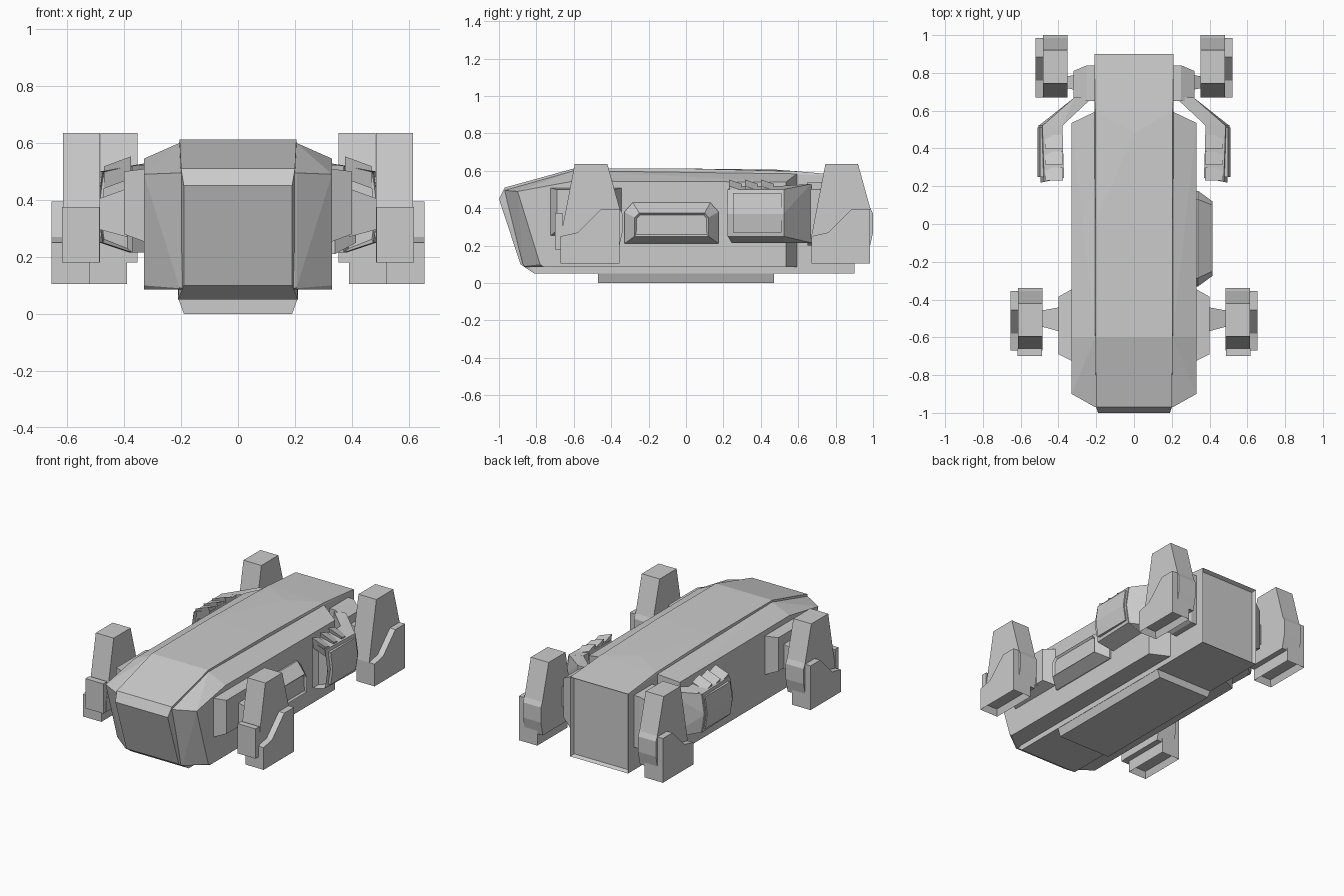
import bpy, bmesh
from mathutils import Vector

if "Cube" in bpy.data.objects:
    bpy.data.objects.remove(bpy.data.objects["Cube"])


def finish(name, bm, mirror=False, insets=()):
    bmesh.ops.dissolve_limit(bm, angle_limit=0.01, verts=bm.verts, edges=bm.edges)
    bmesh.ops.recalc_face_normals(bm, faces=bm.faces)
    # recess the largest face pointing in each given direction
    for direction, thick, depth in insets:
        bm.normal_update()
        faces = [f for f in bm.faces if f.normal.dot(Vector(direction).normalized()) > 0.8]
        face = max(faces, key=lambda f: f.calc_area())
        bmesh.ops.inset_individual(bm, faces=[face], thickness=thick, depth=0)
        bmesh.ops.translate(bm, verts=face.verts, vec=face.normal * depth)
    mesh = bpy.data.meshes.new(name)
    bm.to_mesh(mesh)
    bm.free()
    ob = bpy.data.objects.new(name, mesh)
    bpy.context.collection.objects.link(ob)
    if mirror:
        mod = ob.modifiers.new("mirror", 'MIRROR')
        mod.use_mirror_merge = False
    return ob


def hull(name, pts, **kw):
    bm = bmesh.new()
    for p in pts:
        bm.verts.new(p)
    res = bmesh.ops.convex_hull(bm, input=bm.verts)
    loose = [v for v in bm.verts if not v.link_faces]
    bmesh.ops.delete(bm, geom=loose, context='VERTS')
    return finish(name, bm, **kw)


def prism(name, profile, x0, x1, **kw):
    bm = bmesh.new()
    face = bm.faces.new([bm.verts.new((x0, y, z)) for y, z in profile])
    out = bmesh.ops.extrude_face_region(bm, geom=[face])
    bmesh.ops.translate(bm, vec=(x1 - x0, 0, 0),
                        verts=[v for v in out['geom'] if isinstance(v, bmesh.types.BMVert)])
    return finish(name, bm, **kw)


def box(name, x, y, z, **kw):
    return hull(name, [(a, b, c) for a in x for b in y for c in z], **kw)


def both(pts):
    return [(s * x, y, z) for x, y, z in pts for s in (1, -1)]


# central hull, with recessed rear door
core = [(.21, -.81, .05), (.19, -.885, .10), (.19, -1, .45), (.20, -.97, .51),
        (.205, -.6, .612), (.205, 0, .612), (.205, .6, .597), (.21, .9, .57),
        (.21, .9, .05), (0, .48, .606)]
hull("central_hull", both(core), insets=[((0, 1, 0), .015, -.025)])

# bevelled side hulls
side = [(.205, -.97, .495), (.205, -.87, .09), (.205, -.6, .60), (.205, .595, .585),
        (.205, .595, .085), (.33, -.9, .49), (.33, -.78, .1), (.33, -.6, .545),
        (.33, .535, .54), (.33, .535, .085), (.33, -.76, .085), (.205, -.85, .085)]
hull("side_hulls", both(side))

# belly plate
hull("belly_plate", both([(.21, y, .055) for y in (-.47, .47)] + [(.19, y, 0) for y in (-.47, .47)]))

# four thruster pods with stepped outer cowls
pod = [(0, .18), (0, .25), (.075, .635), (.25, .635), (.315, .40), (.33, .37), (.33, .27), (.31, .18)]
cowl = [(0, .105), (0, .25), (.09, .27), (.215, .395), (.315, .395), (.315, .105)]
for label, x, y in (("front", .485, -.67), ("rear", .352, .67)):
    prism(label + "_pods", [(y + a, b) for a, b in pod], x, x + .13, mirror=True)
    prism(label + "_pod_cowls", [(y + a, b) for a, b in cowl], x + .037, x + .17, mirror=True,
          insets=[((0, 0, -1), .022, -.04)])
box("front_pod_plates", (.487, .617), (-.70, -.66), (.18, .375), mirror=True)

# mounting blocks and struts
hull("front_mounts", [(.32, y, z) for y in (-.73, -.34) for z in (.25, .51)] +
     [(.40, y, z) for y in (-.69, -.385) for z in (.28, .50)], mirror=True)
hull("front_struts", [(.39, y, z) for y in (-.57, -.44) for z in (.27, .44)] +
     [(.50, y, z) for y in (-.54, -.46) for z in (.30, .40)], mirror=True)
hull("rear_mounts", [(.20, y, z) for y in (.65, .84) for z in (.20, .54)] +
     [(.25, y, z) for y in (.65, .84) for z in (.20, .54)] +
     [(.32, y, z) for y in (.65, .81) for z in (.24, .50)], mirror=True)
hull("rear_struts", [(.31, y, z) for y in (.71, .79) for z in (.28, .45)] +
     [(.36, y, z) for y in (.72, .78) for z in (.30, .42)], mirror=True)

# angled arms carrying the equipment boxes
section = [(.38, .52), (.485, .50), (.505, .37), (.485, .25), (.38, .215)]
hull("equipment_arms", [(x, .52, z) for x, z in section] +
     [(x, .67, z) for x in (.22, .315) for z in (.215, .53)], mirror=True)
hull("equipment_boxes", [(x, .525, z) for x, z in section] +
     [(x - .01, .22 + (.5 - x) * .2, z) for x, z in section],
     mirror=True, insets=[((0, -1, 0), .018, -.04)])
hull("box_side_panels", [(x, y, z) for y in (.25, .51) for x, z in
     ((.47, .27), (.497, .27), (.512, .37), (.497, .48), (.47, .48))], mirror=True)
for i in range(3):
    y = .23 + i * .085
    hull("box_top_rib_%d" % (i + 1),
         [(x, y + dy, z + dz) for x, z in ((.375, .535), (.47, .50)) for dy, dz in
          ((0, .018), (.07, -.005), (.07, -.06), (.02, -.06))], mirror=True)

# single sensor housing on the right side
outer = [(-.33, .21), (-.33, .38), (-.285, .43), (.13, .43), (.175, .38), (.175, .21)]
inner = [(-.275, .25), (-.275, .35), (-.25, .375), (.10, .375), (.12, .35), (.12, .25)]
hull("side_housing", [(.32, y, z) for y, z in outer] + [(.34, y, z) for y, z in outer] +
     [(.415, y, z) for y, z in inner], insets=[((1, 0, 0), .012, -.012)])
